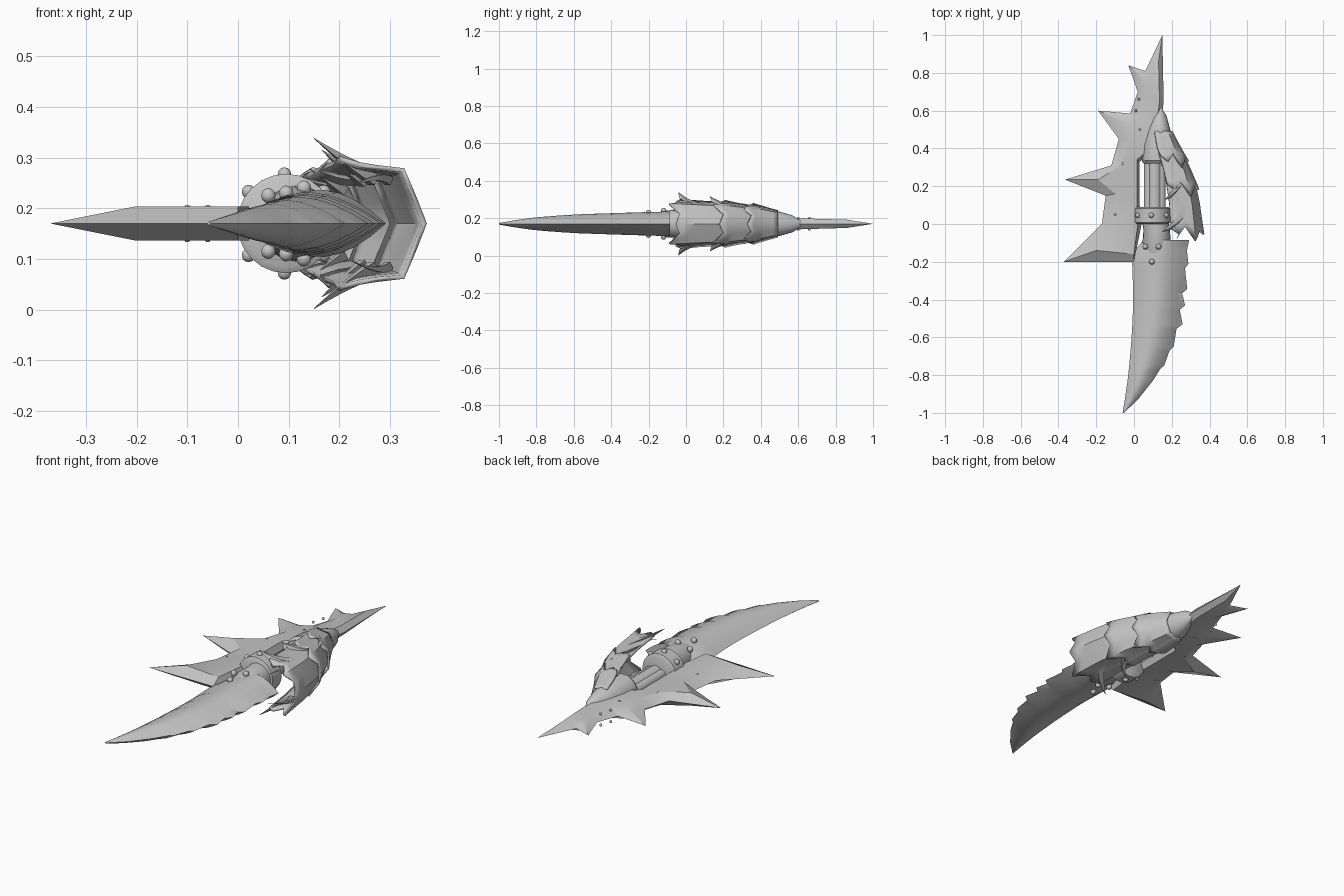
import bpy, bmesh, math
from mathutils import Vector

if "Cube" in bpy.data.objects:
    bpy.data.objects.remove(bpy.data.objects["Cube"])

CZ = 0.17    # height of the mirror plane
AX = 0.11    # x of the grip axis
grey = bpy.data.materials.new("plain grey metal")
grey.diffuse_color = (0.55, 0.55, 0.55, 1)
grey.use_nodes = True
grey.node_tree.nodes["Principled BSDF"].inputs["Base Color"].default_value = grey.diffuse_color


def interp(table, v):
    if v <= table[0][0]:
        return table[0][1]
    for (a, p), (b, q) in zip(table, table[1:]):
        if v <= b:
            return p + (q - p) * (v - a) / (b - a)
    return table[-1][1]


def finish(bm, name, angle=35):
    bmesh.ops.recalc_face_normals(bm, faces=bm.faces)
    me = bpy.data.meshes.new(name)
    bm.to_mesh(me)
    bm.free()
    me.materials.append(grey)
    ob = bpy.data.objects.new(name, me)
    bpy.context.collection.objects.link(ob)
    bpy.ops.object.select_all(action='DESELECT')
    ob.select_set(True)
    bpy.context.view_layer.objects.active = ob
    bpy.ops.object.shade_smooth_by_angle(angle=math.radians(angle))
    return ob


def loft(name, rings, closed=True, angle=35):
    bm = bmesh.new()
    vs = [[bm.verts.new(p) for p in r] for r in rings]
    n = len(vs[0])
    for a, b in zip(vs, vs[1:]):
        for i in range(n if closed else n - 1):
            j = (i + 1) % n
            bm.faces.new((a[i], a[j], b[j], b[i]))
    if closed:
        bm.faces.new(vs[0])
        bm.faces.new(vs[-1])
    return finish(bm, name, angle)


def tube(name, sections, n=20):
    # sections: y, centre x, half width, half height
    return loft(name, [[(cx + rx * math.cos(2 * math.pi * i / n), y,
                         CZ + rz * math.sin(2 * math.pi * i / n)) for i in range(n)]
                       for y, cx, rx, rz in sections])


# curved main blade with a saw-toothed right edge
left = [(-1, -.06), (-.9, -.044), (-.8, -.03), (-.6, -.012), (-.4, -.003),
        (-.2, -.01), (-.14, .005), (-.085, .05)]
thick = [(-1, .004), (-.9, .022), (-.8, .035), (-.6, .05), (-.3, .06), (-.08, .066)]
right = [(-1, -.054), (-.93, .02), (-.83, .1), (-.765, .14), (-.75, .16), (-.67, .188),
         (-.65, .21), (-.555, .225), (-.53, .257), (-.455, .242), (-.43, .27),
         (-.365, .255), (-.345, .282), (-.235, .27), (-.21, .288), (-.14, .28), (-.085, .292)]
rings = []
for y, xr in right:
    xl, h = interp(left, y), interp(thick, y)
    us = [i / 8 for i in range(9)]
    prof = [(xl + (xr - xl) * u, h * (1 - abs(2 * u - 1) ** 1.7)) for u in us]
    rings.append([(x, y, CZ + z) for x, z in prof] +
                 [(x, y, CZ - z) for x, z in prof[-2:0:-1]])
loft("main_blade", rings, angle=40)

# spiked back blade: sharp outline (first pair) and raised inner line (second pair)
plan = [(.15, 1, .13, .86), (.06, .81, .1, .79), (-.03, .84, .05, .77), (.02, .7, .07, .7),
        (-.02, .585, .04, .57), (-.19, .6, -.03, .53), (-.08, .45, -.03, .44),
        (-.12, .31, -.07, .31), (-.365, .235, -.19, .235), (-.15, .15, -.1, .16),
        (-.17, 0, -.12, 0), (-.37, -.2, -.2, -.14), (0, -.2, 0, -.16), (.04, 0, .02, 0),
        (.03, .1, .015, .1), (.03, .33, .015, .34), (.13, .4, .11, .42), (.157, .65, .135, .65)]
bm = bmesh.new()
rim = [bm.verts.new((p[0], p[1], CZ)) for p in plan]
caps = []
for s in (1, -1):
    inner = [bm.verts.new((p[2], p[3], CZ + s * interp([(.45, .034), (.86, .022)], p[3])))
             for p in plan]
    for i in range(len(plan)):
        j = (i + 1) % len(plan)
        bm.faces.new((rim[i], rim[j], inner[j], inner[i]))
    caps.append(bm.faces.new(inner))
bm.normal_update()
bmesh.ops.triangulate(bm, faces=caps)
finish(bm, "spiked_blade", 30)

# socket, ring collar, ribbed grip and pommel
tube("blade_socket", [(-.2, .12, .05, .05), (-.1, .12, .075, .072), (-.03, .12, .07, .075),
                      (.03, .11, .07, .075)])
tube("ring_collar", [(.0, .095, .085, .085), (.008, .095, .097, .098), (.082, .095, .097, .098),
                     (.09, .095, .085, .085)], 24)
for i, (dx, r) in enumerate([(-.032, .026), (0, .038), (.032, .026)]):
    tube("grip_rib_%d" % i, [(.05, AX + dx, r, r), (.37, AX + dx, r, r)], 14)
tube("pommel", [(.32, .12, .07, .072), (.335, .12, .078, .085), (.42, .127, .078, .082),
                (.5, .132, .06, .065), (.57, .137, .036, .045), (.62, .14, .004, .012)])

# overlapping scales of the hand guard
ridge = [(-.08, .358), (.1, .342), (.2, .325), (.3, .29), (.4, .243), (.5, .195)]
high = [(-.08, .1), (.2, .094), (.4, .075), (.5, .055)]
half = [(.16, 1.2, .03), (.12, 1.08, 0), (.09, 1.03, .04), (.04, .98, -.035), (.02, .5, .02), (0, 0, 0)]
cols = [(a, b, c) for a, b, c in half] + [(a, -b, c) for a, b, c in half[-2::-1]]
for k, (y0, y1) in enumerate([(-.055, .26), (.18, .38), (.33, .49)]):
    rows = []
    for j in range(7):
        f = j / 6                       # 0 at the back, 1 at the front edge
        y = y1 + (y0 - y1) * f
        R, H = interp(ridge, y) + .012 * f ** 2, interp(high, y) + .008 * f ** 2
        rows.append([(R - dx * H / .1, y + dy * f ** 3, CZ + H * hz) for dx, hz, dy in cols])
    ob = loft("guard_scale_%d" % k, rows, closed=False, angle=40)
    m = ob.modifiers.new("thickness", 'SOLIDIFY')
    m.thickness = .01
    m.offset = 0


# curved flat horns on the guard, mirrored above and below
def horn(name, base, mid, tip, w):
    for side, s in (("upper", 1), ("lower", -1)):
        rings = []
        for j in range(7):
            t = j / 6
            p = Vector(base) * (1 - t) ** 2 + Vector(mid) * 2 * t * (1 - t) + Vector(tip) * t * t
            r = w * (1 - t) + .0015
            offs = [(0, r, r * .3), (.3 * r, 0, .3 * r), (0, -r, -r * .3), (-.3 * r, 0, -.3 * r)]
            rings.append([(p.x + a, p.y + b, CZ + s * (p.z + c)) for a, b, c in offs])
        loft(name + "_" + side, rings)


horn("front_horn", (.27, .06, .09), (.22, -.01, .115), (.15, -.04, .168), .045)
horn("middle_horn", (.25, .22, .085), (.21, .16, .11), (.165, .13, .145), .04)
horn("rear_horn", (.21, .38, .065), (.18, .33, .085), (.14, .31, .108), .032)
horn("side_horn", (.3, .1, .085), (.28, .02, .1), (.225, -.08, .075), .03)


# rivets on blade, collar and back blade
def rivet(name, x, y, z, r):
    for s in (1, -1):
        bm = bmesh.new()
        bmesh.ops.create_uvsphere(bm, u_segments=10, v_segments=6, radius=r)
        bmesh.ops.translate(bm, verts=bm.verts, vec=(x, y, CZ + s * z))
        finish(bm, name, 60)


for x, y, z in [(.06, -.12, .055), (.13, -.12, .07), (.095, -.2, .06)]:
    rivet("blade_rivet", x, y, z, .015)
for a in (40, 92, 140):
    rivet("collar_rivet", .095 + .097 * math.cos(math.radians(a)), .046,
          .097 * math.sin(math.radians(a)), .014)
for x, y in [(.01, .6), (.025, .66), (-.06, .32), (-.1, .05), (.03, .5)]:
    rivet("small_rivet", x, y, .03, .007)
